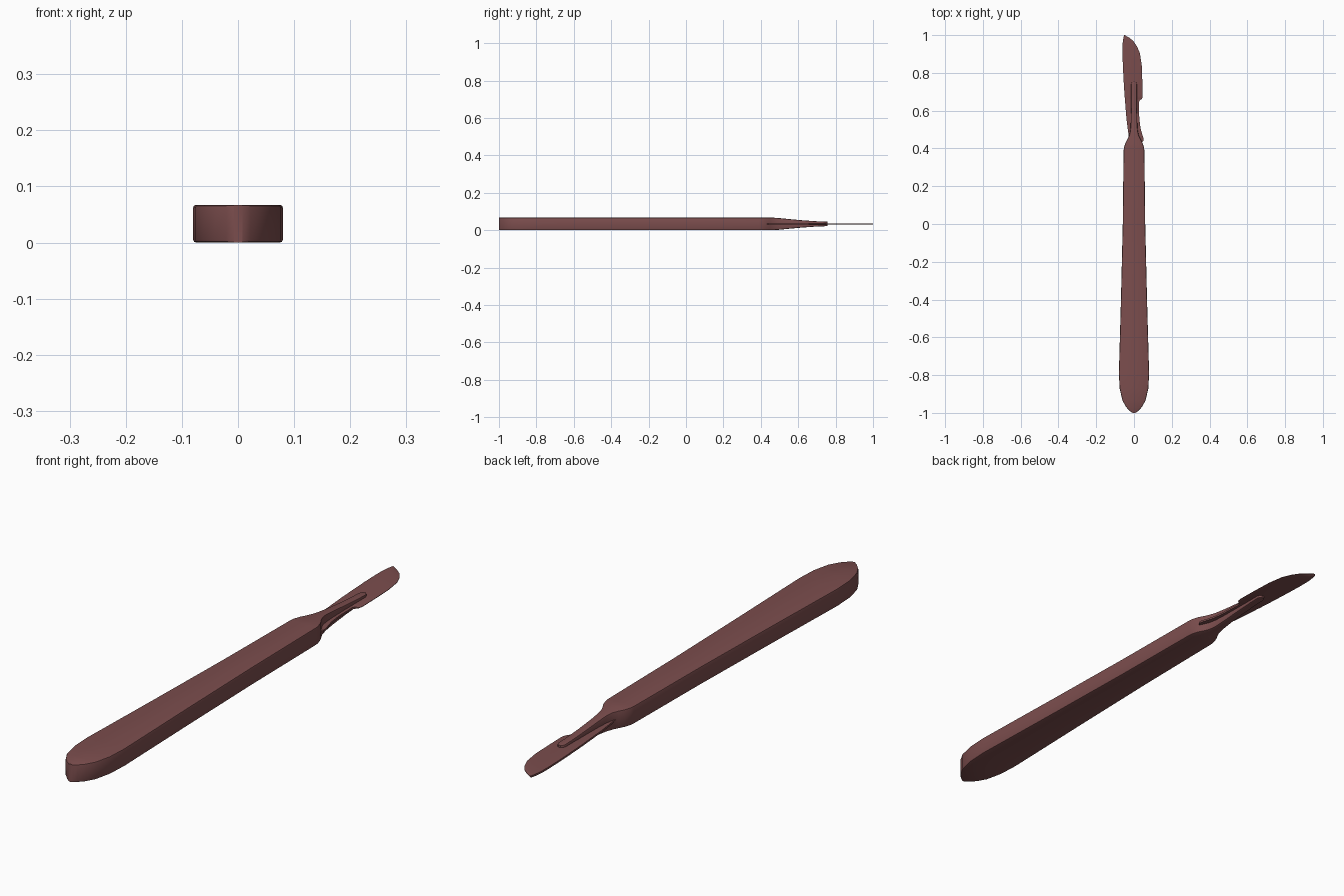
import bpy, bmesh

ZC = 0.0335  # mid-height of the whole tool

mat = bpy.data.materials.new("dark_red")
mat.diffuse_color = (0.2, 0.075, 0.075, 1)


def loft(name, sections, angle):
    """Skin a list of equal-length closed sections and cap both ends."""
    bm = bmesh.new()
    rings = [[bm.verts.new(p) for p in s] for s in sections]
    n = len(rings[0])
    for a, b in zip(rings, rings[1:]):
        for i in range(n):
            j = (i + 1) % n
            bm.faces.new((a[i], a[j], b[j], b[i]))
    bm.faces.new(rings[0])
    bm.faces.new(rings[-1])
    bmesh.ops.recalc_face_normals(bm, faces=bm.faces)
    me = bpy.data.meshes.new(name)
    bm.to_mesh(me)
    bm.free()
    ob = bpy.data.objects.new(name, me)
    bpy.context.collection.objects.link(ob)
    me.materials.append(mat)
    bpy.ops.object.select_all(action='DESELECT')
    ob.select_set(True)
    bpy.context.view_layer.objects.active = ob
    bpy.ops.object.shade_smooth_by_angle(angle=angle)
    return ob


def bar_section(y, w, h):
    """Rectangle with softened corners."""
    c = min(0.005, w * 0.3, h * 0.3)
    d = c * 0.3
    quarter = [(w, h - c), (w - d, h - d), (w - c, h)]
    right = [(x, -z) for x, z in reversed(quarter)] + quarter
    left = [(-x, -z) for x, z in right]
    return [(x, y, ZC + z) for x, z in right + left]


def blade_section(y, xl, xr, bevel):
    """Thin plate whose right side thins to a cutting edge."""
    t = 0.0035
    e = 0.0008 if bevel else t
    b = min(bevel, (xr - xl) * 0.4) or 0.001
    pts = [(xl, -t), (xr - b, -t), (xr, -e), (xr, e), (xr - b, t), (xl, t)]
    return [(x, y, ZC + z) for x, z in pts]


# handle: y, half width, half height
handle = [(-1.0, 0.008, 0.0335), (-0.99, 0.022, 0.0335), (-0.97, 0.041, 0.0335),
          (-0.935, 0.061, 0.0335), (-0.87, 0.076, 0.0335), (-0.79, 0.08, 0.0335),
          (-0.4, 0.069, 0.0335), (0.0, 0.0595, 0.0335), (0.39, 0.055, 0.0335),
          (0.405, 0.053, 0.0335), (0.43, 0.045, 0.0335), (0.45, 0.034, 0.0335),
          (0.47, 0.025, 0.0332), (0.5, 0.019, 0.031), (0.55, 0.0165, 0.026),
          (0.62, 0.0155, 0.0195), (0.7, 0.015, 0.014), (0.74, 0.015, 0.0125),
          (0.75, 0.0115, 0.012), (0.756, 0.005, 0.012)]
loft("handle", [bar_section(*s) for s in handle], 0.7)

# blade: y, spine x, edge x, edge bevel width
blade = [(0.433, 0.0, 0.042, 0), (0.44, -0.02, 0.05, 0), (0.455, -0.028, 0.05, 0),
         (0.48, -0.03, 0.042, 0), (0.51, -0.034, 0.034, 0), (0.56, -0.04, 0.028, 0),
         (0.645, -0.047, 0.026, 0), (0.656, -0.048, 0.032, 0), (0.662, -0.048, 0.043, 0.006),
         (0.68, -0.05, 0.046, 0.008), (0.76, -0.055, 0.044, 0.008),
         (0.84, -0.059, 0.041, 0.01), (0.905, -0.061, 0.031, 0.012),
         (0.94, -0.061, 0.016, 0.014), (0.968, -0.059, -0.003, 0.014),
         (0.985, -0.056, -0.023, 0.012), (1.0, -0.053, -0.049, 0.001)]
loft("blade", [blade_section(*s) for s in blade], 0.4)
